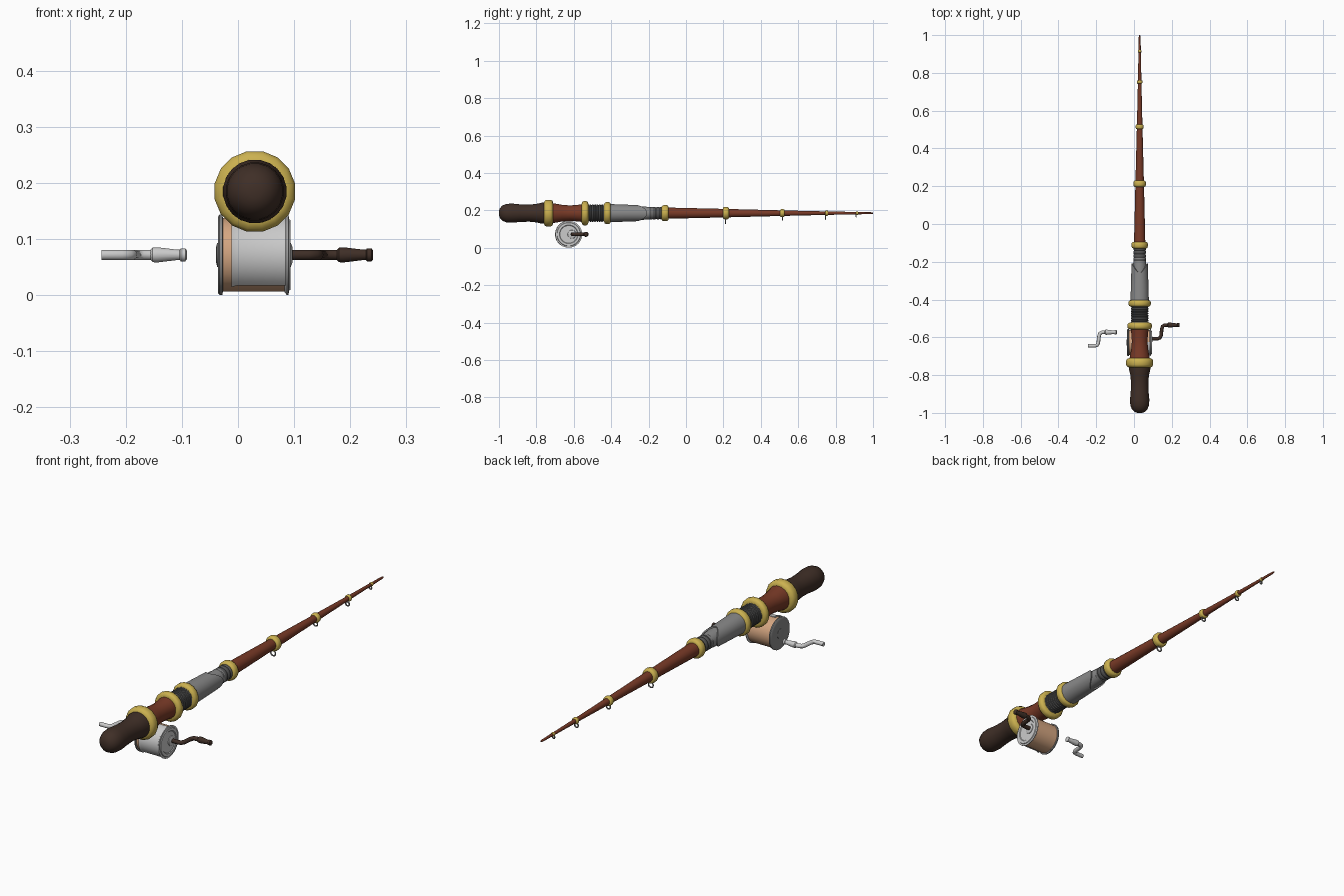
import bpy, bmesh, math
from mathutils import Vector

if "Cube" in bpy.data.objects:
    bpy.data.objects.remove(bpy.data.objects["Cube"])

CX, CZ = 0.03, 0.185          # rod axis
RY, RZ = -0.627, 0.072        # reel axis


def mat(name, rgb):
    m = bpy.data.materials.new(name)
    m.diffuse_color = (*rgb, 1)
    m.use_nodes = True
    m.node_tree.nodes["Principled BSDF"].inputs["Base Color"].default_value = m.diffuse_color
    return m


GOLD = mat("gold", (0.60, 0.44, 0.08))
RED = mat("red_wood", (0.19, 0.042, 0.02))
DARK = mat("dark_wood", (0.05, 0.028, 0.02))
THREAD = mat("thread", (0.66, 0.38, 0.22))
STEEL = mat("steel", (0.25, 0.25, 0.25))
IRON = mat("iron", (0.09, 0.09, 0.09))
PALE = mat("pale_metal", (0.6, 0.6, 0.6))


def finish(bm, name, material, angle=40):
    bmesh.ops.remove_doubles(bm, verts=bm.verts, dist=1e-6)
    bmesh.ops.recalc_face_normals(bm, faces=bm.faces)
    me = bpy.data.meshes.new(name)
    bm.to_mesh(me)
    bm.free()
    ob = bpy.data.objects.new(name, me)
    bpy.context.collection.objects.link(ob)
    me.materials.append(material)
    bpy.ops.object.select_all(action='DESELECT')
    bpy.context.view_layer.objects.active = ob
    ob.select_set(True)
    bpy.ops.object.shade_smooth_by_angle(angle=math.radians(angle))
    return ob


def loft(bm, rings, caps=True):
    loops = [[bm.verts.new(p) for p in r] for r in rings]
    n = len(loops[0])
    for a, b in zip(loops, loops[1:]):
        for i in range(n):
            j = (i + 1) % n
            bm.faces.new((a[i], a[j], b[j], b[i]))
    if caps:
        bm.faces.new(loops[0])
        bm.faces.new(loops[-1])


def lathe(name, profile, material, axis='Y', centre=(CX, CZ), n=16, angle=40):
    """Spin (position, radius) pairs round a line along Y (centre x,z) or X (centre y,z)."""
    bm = bmesh.new()
    rings = []
    for p, r in profile:
        ring = []
        for i in range(n):
            a = 2 * math.pi * (i + 0.5) / n
            u, v = centre[0] + r * math.cos(a), centre[1] + r * math.sin(a)
            ring.append((u, p, v) if axis == 'Y' else (p, u, v))
        rings.append(ring)
    loft(bm, rings)
    return finish(bm, name, material, angle)


# wooden grip and shaft
lathe("butt_knob", [(-1, 0.012), (-0.995, 0.027), (-0.982, 0.041), (-0.96, 0.05), (-0.93, 0.052),
                    (-0.89, 0.048), (-0.84, 0.046), (-0.80, 0.05), (-0.77, 0.057), (-0.74, 0.057)], DARK, n=20)
lathe("red_grip", [(-0.74, 0.058), (-0.71, 0.054), (-0.66, 0.045), (-0.62, 0.042),
                   (-0.58, 0.045), (-0.54, 0.05)], RED)
lathe("rod_shaft", [(-0.12, 0.031), (0.215, 0.023), (0.52, 0.015), (0.75, 0.0095), (0.99, 0.005), (1, 0.003)], RED)

# gold collars
for i, (y, r, h) in enumerate([(-0.735, 0.073, 0.025), (-0.54, 0.066, 0.018), (-0.42, 0.06, 0.018),
                               (-0.112, 0.044, 0.018), (0.213, 0.034, 0.016), (0.515, 0.022, 0.012),
                               (0.752, 0.015, 0.008), (0.915, 0.009, 0.006)]):
    lathe(f"gold_collar_{i}", [(y - h, r * 0.78), (y - h * 0.8, r * 0.93), (y - h * 0.4, r),
                               (y + h * 0.4, r), (y + h * 0.8, r * 0.93), (y + h, r * 0.78)], GOLD)

# wire windings
def winding(name, y0, y1, r, count, material):
    prof, s = [], (y1 - y0) / count
    for k in range(count):
        y = y0 + k * s
        prof += [(y, r * 0.91), (y + s * 0.25, r), (y + s * 0.75, r)]
    lathe(name, prof + [(y1, r * 0.91)], material)


winding("lower_winding", -0.53, -0.43, 0.047, 8, IRON)
winding("upper_winding", -0.20, -0.12, 0.034, 4, IRON)
lathe("seat_core", [(-0.42, 0.042), (-0.26, 0.039), (-0.20, 0.034), (-0.18, 0.034)], STEEL)

# sleeve with two side tongues and arched cutouts
bm = bmesh.new()
rings = []
N = 32
for t, inner in [(0, 0), (0.5, 0), (1, 0), (1, 1)]:
    ring = []
    for i in range(N):
        a = 2 * math.pi * i / N
        end = -0.26 + 0.052 * abs(math.cos(a)) ** 1.5
        r = 0.049 - 0.006 * t - 0.006 * inner
        ring.append((CX + r * math.cos(a), -0.42 + t * (end + 0.42), CZ + r * math.sin(a)))
    rings.append(ring)
loft(bm, rings, caps=False)
finish(bm, "reel_seat_sleeve", STEEL)


# line guides hanging under the rod
def torus(name, c, R, r, material, n=14, m=6):
    bm = bmesh.new()
    rings = []
    for i in range(n + 1):
        a = 2 * math.pi * i / n
        d = Vector((math.cos(a), 0, math.sin(a)))
        rings.append([Vector(c) + d * (R + r * math.cos(2 * math.pi * k / m))
                      + Vector((0, r * math.sin(2 * math.pi * k / m), 0)) for k in range(m)])
    loft(bm, rings, caps=False)
    return finish(bm, name, material, 60)


for i, (y, z, R) in enumerate([(0.21, 0.141, 0.012), (0.515, 0.158, 0.010),
                               (0.745, 0.161, 0.009), (0.91, 0.171, 0.006)]):
    torus(f"line_guide_{i}", (CX, y, z), R, 0.0032, STEEL)

# reel: thread drum, end plates, hubs
RC = (RY, RZ)
lathe("thread_drum", [(-0.03, 0.066), (0.088, 0.066)], THREAD, 'X', RC, 28)
lathe("left_plate", [(-0.036, 0.052), (-0.036, 0.068), (-0.033, 0.072), (-0.028, 0.072), (-0.027, 0.067)],
      STEEL, 'X', RC, 28)
lathe("right_plate", [(0.083, 0.067), (0.087, 0.072), (0.090, 0.072), (0.091, 0.064), (0.094, 0.062),
                      (0.094, 0.050), (0.091, 0.047)], PALE, 'X', RC, 28)
lathe("left_hub", [(-0.039, 0.014), (-0.037, 0.022), (-0.03, 0.022)], STEEL, 'X', RC)
lathe("right_hub", [(0.088, 0.024), (0.094, 0.022), (0.097, 0.014)], PALE, 'X', (-0.61, RZ))
lathe("reel_foot", [(0.10, 0.025), (0.15, 0.025)], STEEL, 'X', RC).hide_render = True

# curved cover over the front half of the drum
bm = bmesh.new()
rings = []
for i in range(17):
    a = math.radians(88 + 144 * i / 16)
    pts = [(-0.012, 0.067), (-0.012, 0.073), (0.0, 0.069), (0.085, 0.069), (0.085, 0.067)]
    rings.append([(x, RY + r * math.cos(a), RZ + r * math.sin(a)) for x, r in pts])
loft(bm, rings)
finish(bm, "drum_cover", PALE)


# cranks: bent arm swept along a path, plus turned grip
def crank(prefix, dx, dy, material):
    pts = [(0.089, -0.607), (0.125, -0.607), (0.137, -0.603), (0.143, -0.592), (0.147, -0.555),
           (0.152, -0.541), (0.163, -0.535), (0.185, -0.535)]
    path = [Vector((x + dx, y + dy, 0.072)) for x, y in pts]
    bm = bmesh.new()
    rings = []
    for i, p in enumerate(path):
        t = (path[min(i + 1, len(path) - 1)] - path[max(i - 1, 0)]).normalized()
        s = Vector((-t.y, t.x, 0))
        rings.append([p + 0.0095 * (s * math.cos(k * math.pi / 5) + Vector((0, 0, math.sin(k * math.pi / 5))))
                      for k in range(10)])
    loft(bm, rings)
    finish(bm, prefix + "_crank_arm", material)
    prof = [(0.176, 0.009), (0.180, 0.0135), (0.188, 0.014), (0.224, 0.0095), (0.228, 0.0095),
            (0.230, 0.012), (0.238, 0.012), (0.241, 0.008)]
    lathe(prefix + "_crank_grip", [(x + dx, r) for x, r in prof], material, 'X', (-0.535 + dy, 0.072), 12)


crank("right", 0, 0, DARK)
crank("left", -0.332, -0.038, PALE)

# drop the unused helper foot
bpy.data.objects.remove(bpy.data.objects["reel_foot"])
